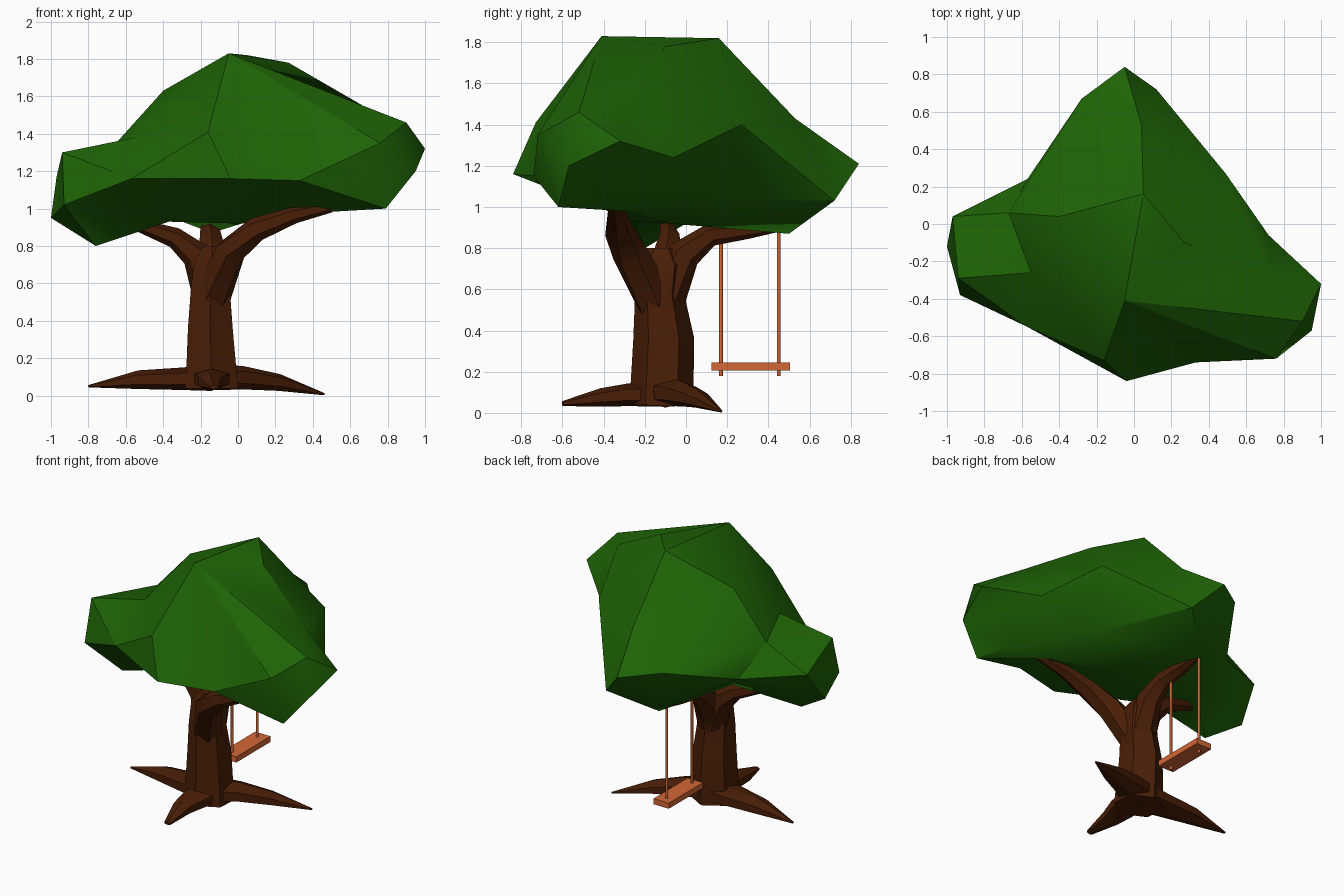
import bpy, bmesh, math
from mathutils import Vector

if "Cube" in bpy.data.objects:
    bpy.data.objects.remove(bpy.data.objects["Cube"])


def material(name, rgb):
    m = bpy.data.materials.new(name)
    m.use_nodes = True
    color = (*rgb, 1)
    m.diffuse_color = color
    m.node_tree.nodes["Principled BSDF"].inputs["Base Color"].default_value = color
    return m


leaf = material("leaf green", (0.013, 0.125, 0.0018))
bark = material("bark brown", (0.066, 0.013, 0.002))
wood = material("swing wood", (0.65, 0.135, 0.036))


def finish(name, bm, mat, angle):
    """Turn a bmesh into an object with one material and sharp-edged shading."""
    bmesh.ops.recalc_face_normals(bm, faces=bm.faces)
    mesh = bpy.data.meshes.new(name)
    bm.to_mesh(mesh)
    bm.free()
    mesh.materials.append(mat)
    obj = bpy.data.objects.new(name, mesh)
    bpy.context.collection.objects.link(obj)
    bpy.ops.object.select_all(action='DESELECT')
    obj.select_set(True)
    bpy.context.view_layer.objects.active = obj
    bpy.ops.object.shade_smooth_by_angle(angle=math.radians(angle))


def limb(name, path, sides=6, mat=bark, angle=35):
    """Sweep a tapering ring along a path of (centre, width, height)."""
    bm = bmesh.new()
    points = [Vector(p[0]) for p in path]
    rings = []
    for i, (_, w, h) in enumerate(path):
        t = (points[min(i + 1, len(path) - 1)] - points[max(i - 1, 0)]).normalized()
        side = t.cross(Vector((0, 0, 1)))
        side = side.normalized() if side.length > 0.2 else Vector((1, 0, 0))
        up = side.cross(t)
        ring = []
        for k in range(sides):
            a = math.tau * (k + 0.5) / sides
            ring.append(bm.verts.new(points[i] + side * w * math.cos(a) + up * h * math.sin(a)))
        rings.append(ring)
    for low, high in zip(rings, rings[1:]):
        for k in range(sides):
            n = (k + 1) % sides
            bm.faces.new((low[k], low[n], high[n], high[k]))
    bm.faces.new(rings[0])
    bm.faces.new(rings[-1])
    finish(name, bm, mat, angle)


# Canopy: corners wrapped around a centre, with a lobe on the right
crown_back, lobe_back = (.05, .16, 1.82), (-.67, .06, 1.33)
brow, left_end = (-.16, -.73, 1.41), (.76, -.72, 1.35)
corners = [
    # crown ridge
    (-.05, -.41, 1.83), crown_back, (.04, .53, 1.43), (-.05, .84, 1.21),
    (.27, -.1, 1.78), (.72, -.27, 1.52), (-.4, .04, 1.63),
    # left end
    (.9, -.52, 1.46), (1, -.32, 1.32), (.95, -.57, 1.2), left_end, (.79, -.62, 1.0),
    # rim
    (.72, -.06, 1.24), (.49, .27, 1.4), (.12, .72, 1.03), (-.28, .67, 1.24), (-.57, .24, 1.11),
    brow, (-.04, -.84, 1.16), (.33, -.74, 1.15), (-.57, -.55, 1.16),
    # right lobe
    (-.94, -.29, 1.3), (-.97, .04, 1.17), (-1, -.12, .95), (-.93, -.38, 1.02),
    (-.55, -.26, 1.38), lobe_back, (-.76, -.2, .8),
    # underside
    (-.14, .5, .87), (.02, -.08, .92), (-.37, -.25, .93), (-.43, .1, .98),
    (.45, -.3, .98), (.38, .05, 1.04), (.7, -.4, 1.02),
]
centre = Vector((-.05, -.05, 1.25))
bm = bmesh.new()
placed = {}
for c in corners:
    d = Vector(c) - centre
    d.z *= 1.5
    placed[c] = bm.verts.new(d.normalized())
bmesh.ops.convex_hull(bm, input=bm.verts[:])
for c, v in placed.items():
    v.co = c
bmesh.ops.recalc_face_normals(bm, faces=bm.faces)
# Turn the two diagonals that would leave a hollow
for a, b in ((crown_back, lobe_back), (brow, left_end)):
    edge = bm.edges.get((placed[a], placed[b]))
    if edge:
        bmesh.utils.edge_rotate(edge, True)
finish("canopy", bm, leaf, 34)

# Trunk
limb("trunk", [
    ((-.14, -.12, .035), .162, .155),
    ((-.148, -.108, .36), .138, .148),
    ((-.148, -.128, .57), .12, .12),
    ((-.14, -.12, .72), .11, .13),
    ((-.14, -.12, .8), .05, .07)])

# Branches
limb("left_branch", [
    ((-.14, -.14, .52), .1, .1), ((-.04, -.27, .77), .09, .085),
    ((.1, -.33, .89), .07, .065), ((.3, -.34, .965), .045, .045),
    ((.5, -.35, 1.01), .03, .03)])
limb("right_branch", [
    ((-.15, -.1, .56), .1, .1), ((-.22, -.09, .75), .08, .08),
    ((-.34, -.08, .845), .055, .055), ((-.56, -.1, .92), .03, .03)])
limb("back_branch", [
    ((-.14, -.1, .56), .1, .1), ((-.14, -.01, .77), .08, .08),
    ((-.15, .12, .865), .06, .055), ((-.16, .3, .885), .045, .04),
    ((-.16, .46, .9), .018, .018)])

# Roots
limb("right_root", [
    ((-.14, -.1, .095), .13, .07), ((-.3, -.09, .09), .11, .06),
    ((-.53, -.07, .085), .075, .05), ((-.8, -.05, .05), .008, .006)])
limb("left_root", [
    ((-.12, -.1, .1), .13, .07), ((.03, -.03, .095), .1, .062),
    ((.22, .05, .07), .07, .045), ((.46, .17, .008), .008, .006)])
limb("front_root", [
    ((-.14, -.12, .09), .12, .06), ((-.14, -.28, .088), .1, .055),
    ((-.15, -.41, .075), .07, .045), ((-.13, -.6, .045), .025, .012)])

# Swing
bm = bmesh.new()
bmesh.ops.create_cube(bm, size=1)
for v in bm.verts:
    v.co = Vector((-.16 + v.co.x * .12, .315 + v.co.y * .38, .225 + v.co.z * .04))
finish("swing_seat", bm, wood, 30)
for name, y in (("inner_rope", .17), ("outer_rope", .45)):
    limb(name, [((-.165, y, .18), .009, .009), ((-.165, y, .9), .009, .009)], mat=wood, angle=65)
